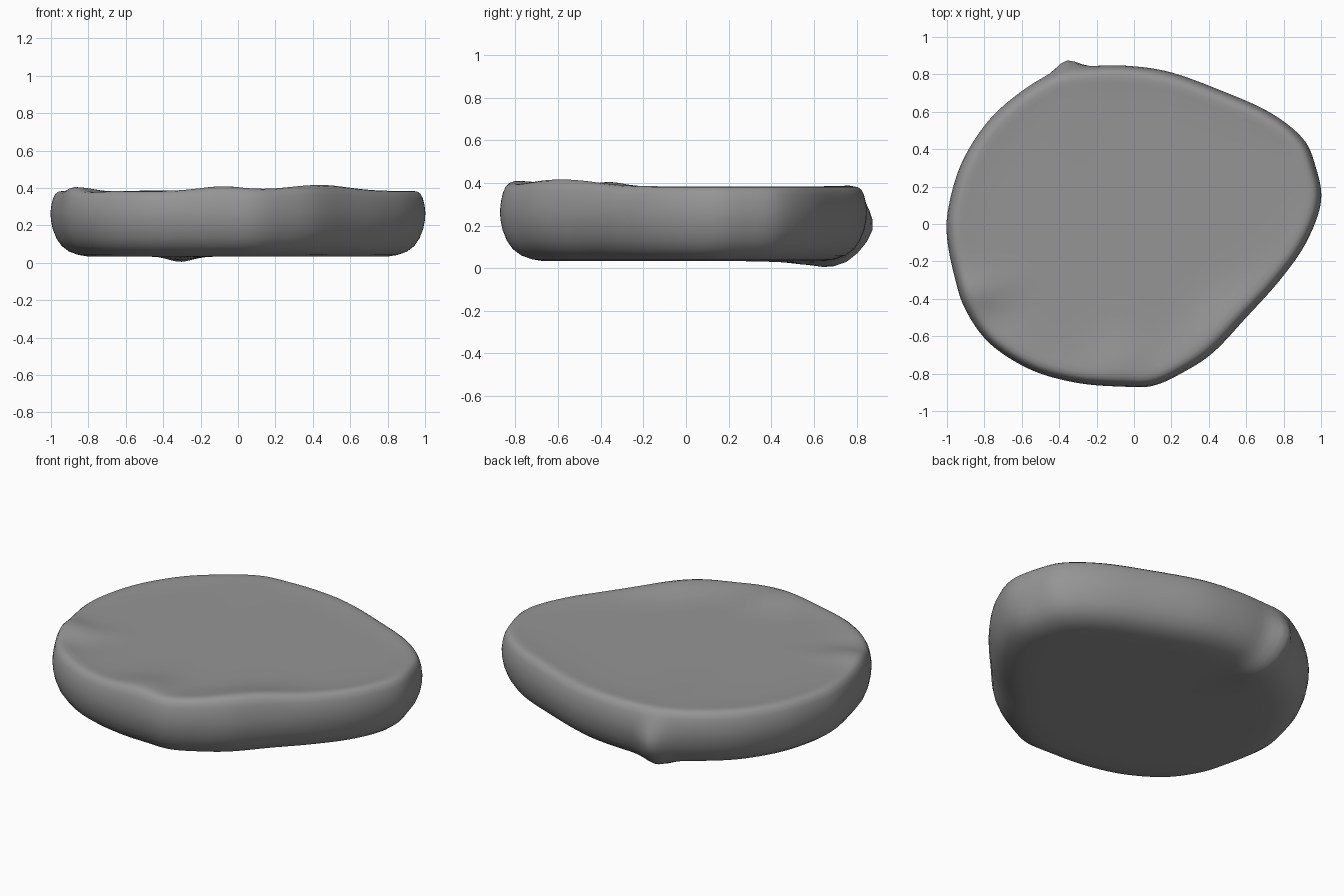
import bpy, bmesh, math
from mathutils import Vector

if "Cube" in bpy.data.objects:
    bpy.data.objects.remove(bpy.data.objects["Cube"])

# Plan outline of the slab, counter-clockwise
OUTLINE = [(1, .12), (.97, .31), (.9, .46), (.72, .6), (.45, .72), (.2, .81), (0, .843),
           (-.2, .845), (-.42, .81), (-.6, .71), (-.78, .55), (-.92, .33), (-.99, .1),
           (-1, -.07), (-.96, -.28), (-.9, -.46), (-.77, -.64), (-.55, -.78), (-.3, -.85),
           (-.05, -.87), (.1, -.865), (.25, -.8), (.42, -.69), (.6, -.5), (.78, -.3), (.92, -.1)]
# Side profile as (inset from outline, height), bottom to top
PROFILE = [(.2, .034), (.15, .042), (.1, .06), (.06, .09), (.032, .13), (.012, .18), (.002, .23),
           (0, .27), (.005, .31), (.014, .345), (.026, .368), (.042, .38), (.065, .384),
           (.095, .382), (.14, .379), (.2, .377)]
STEPS = 6


def smooth_loop(points):
    """Closed Catmull-Rom loop through the points."""
    p = [Vector(q) for q in points]
    n = len(p)
    loop = []
    for i in range(n):
        a, b, c, d = p[i - 1], p[i], p[(i + 1) % n], p[(i + 2) % n]
        for k in range(STEPS):
            t = k / STEPS
            loop.append(.5 * (2 * b + (c - a) * t + (2 * a - 5 * b + 4 * c - d) * t * t
                              + (3 * b - a - 3 * c + d) * t ** 3))
    return loop


def bump(x, y, cx, cy, sx, sy):
    return math.exp(-((x - cx) / sx) ** 2 - ((y - cy) / sy) ** 2)


def shape(x, y, z):
    """Worn swellings on the rim, and the spur low on the back."""
    top = max(0, min(1, (z - .25) / .12))
    low = max(0, min(1, (.15 - z) / .1))
    along = (x + y + .15) / math.sqrt(2)
    across = (x - y - 1.0) / math.sqrt(2)
    edge = math.exp(-(along / .3) ** 2 - (across / .12) ** 2)
    rise = (.033 * edge + .028 * bump(x, y, -.08, -.75, .17, .14)
            + .022 * bump(x, y, -.84, -.36, .13, .1)
            - .008 * bump(x, y, -.72, -.5, .12, .1)
            + .006 * bump(x, y, -.35, .6, .15, .2))
    drop = .034 * bump(x, y, -.31, .72, .09, .2)
    spur = .06 * bump(x, y, -.35, .84, .075, .2) * math.exp(-((z - .17) / .13) ** 2)
    return x - .2 * spur, y + spur, z + rise * top - drop * low


rim = smooth_loop(OUTLINE)
inner = [.87, .72, .54, .36, .18]
bm = bmesh.new()
rings = []


def add_ring(inset, z, scale=1):
    ring = []
    for p in rim:
        q = p * (1 - inset / p.length) * scale
        ring.append(bm.verts.new(shape(q.x, q.y, z)))
    rings.append(ring)


# Underside, rounded wall, upper face
for s in reversed(inner):
    add_ring(.2, .033, s)
for inset, z in PROFILE:
    add_ring(inset, z)
for s in inner:
    add_ring(.2, .376, s)

n = len(rim)
for a, b in zip(rings, rings[1:]):
    for i in range(n):
        j = (i + 1) % n
        bm.faces.new((a[i], a[j], b[j], b[i]))
for ring, z in ((rings[0], .033), (rings[-1], .376)):
    hub = bm.verts.new((0, 0, z))
    for i in range(n):
        bm.faces.new((ring[i], ring[(i + 1) % n], hub))
bmesh.ops.recalc_face_normals(bm, faces=bm.faces)

mesh = bpy.data.meshes.new("stone_slab")
bm.to_mesh(mesh)
bm.free()
slab = bpy.data.objects.new("stone_slab", mesh)
bpy.context.collection.objects.link(slab)

# Plain grey stone
stone = bpy.data.materials.new("grey stone")
stone.use_nodes = True
colour = (.3, .3, .3, 1)
stone.diffuse_color = colour
stone.node_tree.nodes["Principled BSDF"].inputs["Base Color"].default_value = colour
mesh.materials.append(stone)
mesh.polygons.foreach_set("use_smooth", [True] * len(mesh.polygons))
